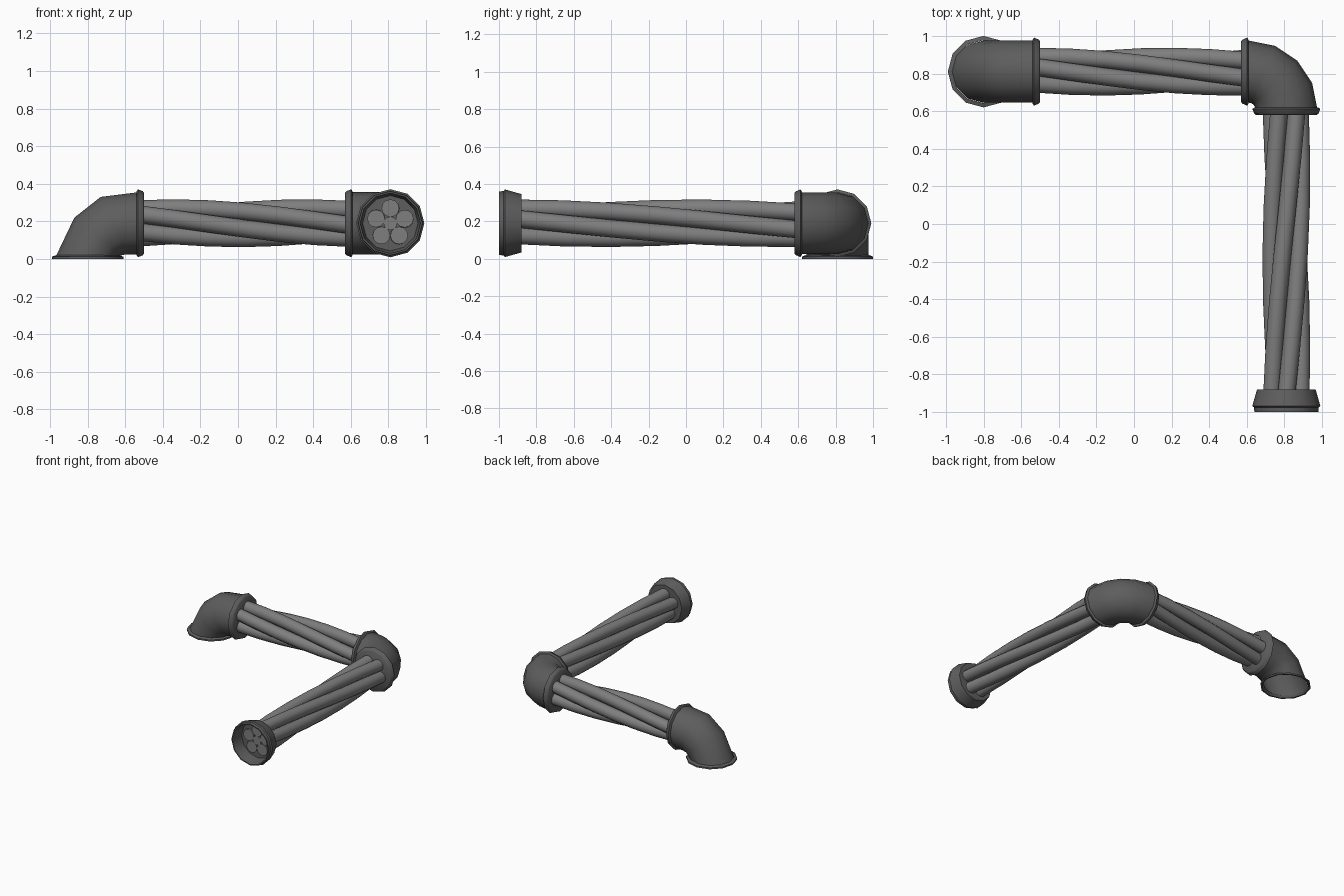
import bpy, bmesh, math
from mathutils import Vector

if "Cube" in bpy.data.objects:
    bpy.data.objects.remove(bpy.data.objects["Cube"])

X, Y, Z = Vector((1, 0, 0)), Vector((0, 1, 0)), Vector((0, 0, 1))
H = 0.19            # height of the pipe axis
SIDES = 12


def material(name, g):
    m = bpy.data.materials.new(name)
    m.diffuse_color = (g, g, g, 1)
    m.use_nodes = True
    m.node_tree.nodes["Principled BSDF"].inputs["Base Color"].default_value = m.diffuse_color
    return m


DARK = material("dark_fitting", 0.11)
CABLE = material("cable_grey", 0.21)


def ring(c, u, v, n=SIDES):
    return [c + u * math.cos(a) + v * math.sin(a)
            for a in (2 * math.pi * i / n for i in range(n))]


def add_loft(bm, rings, start_cap=True, end_cap=True):
    loops = [[bm.verts.new(p) for p in r] for r in rings]
    n = len(loops[0])
    for a, b in zip(loops, loops[1:]):
        for i in range(n):
            j = (i + 1) % n
            bm.faces.new((a[i], a[j], b[j], b[i]))
    if start_cap:
        bm.faces.new(loops[0][::-1])
    if end_cap:
        bm.faces.new(loops[-1])


def finish(bm, name, mat):
    bmesh.ops.recalc_face_normals(bm, faces=bm.faces)
    me = bpy.data.meshes.new(name)
    bm.to_mesh(me)
    bm.free()
    me.materials.append(mat)
    me.shade_smooth()
    me.set_sharp_from_angle(angle=math.radians(40))
    ob = bpy.data.objects.new(name, me)
    bpy.context.collection.objects.link(ob)


def frame(d):
    # two directions across d, right-handed about it
    return {0: (Y, Z), 1: (Z, X), 2: (X, Y)}[[abs(k) > .5 for k in d].index(True)]


def turned(name, origin, d, profile, caps=True):
    """Solid of revolution: profile is (distance along d, radius)."""
    u, v = frame(d)
    bm = bmesh.new()
    add_loft(bm, [ring(origin + d * t, u * r, v * r) for t, r in profile], caps, caps)
    finish(bm, name, DARK)


def elbow(name, pairs, side, start_cap=True):
    """Bent pipe lofted from (outer, inner) point pairs of the bend."""
    bm = bmesh.new()
    add_loft(bm, [ring((o + i) / 2, (o - i) / 2, side * 0.165) for o, i in pairs], start_cap)
    finish(bm, name, DARK)


def cable_bundle(name, start, d, length, count=5, twist=math.radians(115), steps=6):
    """Cables twisted around a straight core."""
    u, v = frame(d)
    bm = bmesh.new()
    for k in range(count + 1):
        rad, r = (0.08, 0.047) if k < count else (0, 0.036)
        rings = []
        for s in range(steps + 1):
            t = s / steps
            a = 2 * math.pi * k / count + twist * t
            c = start + d * (length * t) + (u * math.cos(a) + v * math.sin(a)) * rad
            rings.append(ring(c, u * r, v * r))
        add_loft(bm, rings)
    finish(bm, name, CABLE)


# elbow standing on the ground, open underneath
pts = [(-.968, .015, -.632, .015), (-.87, .22, -.61, .022),
       (-.73, .33, -.58, .025), (-.53, .355, -.53, .025)]
elbow("ground_elbow", [(Vector((a, .81, b)), Vector((c, .81, e))) for a, b, c, e in pts], Y, False)
turned("ground_flange", Vector((-.80, .81, 0)), Z,
       [(.015, .167), (0, .178), (0, .19), (.012, .19), (.02, .167)], False)

# horizontal corner elbow
centre = Vector((.61, .61, H))
dirs = [Vector((math.sin(a), math.cos(a), 0)) for a in (math.pi / 8 * i for i in range(5))]
elbow("corner_elbow", [(centre + d * .365, centre + d * .035) for d in dirs], Z)

# flanges where cables meet the elbows: wide edge towards the elbow
lip = [(0, .168), (.008, .181), (.034, .170), (.04, .162)]
turned("ground_elbow_flange", Vector((-.54, .81, H)), X, lip)
turned("corner_flange_left", Vector((.61, .81, H)), -X, lip)
turned("corner_flange_front", Vector((.81, .62, H)), -Y, lip)

# open collar at the free end
turned("end_collar", Vector((.81, 0, H)), Y,
       [(-.90, .147), (-1.0, .161), (-1.0, .17), (-.975, .172),
        (-.968, .181), (-.88, .156), (-.88, .15)])

# twisted cables
cable_bundle("cables_back", Vector((-.52, .81, H)), X, 1.11)
cable_bundle("cables_right", Vector((.81, -.912, H)), Y, 1.51)
